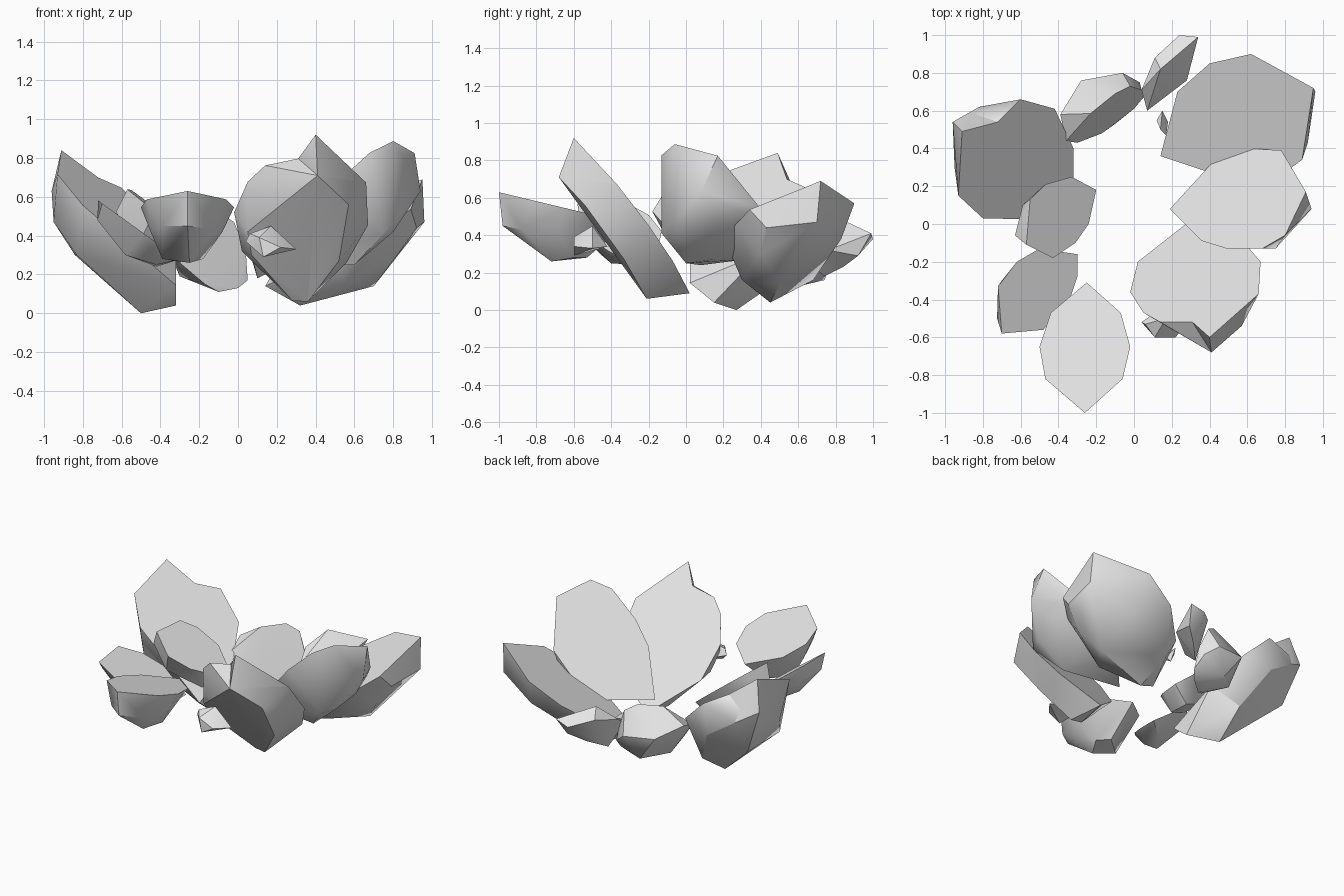
import bpy, bmesh, math

stone = bpy.data.materials.new("pale_grey_stone")
stone.diffuse_color = (0.8, 0.8, 0.8, 1)


def rock(name, *pieces):
    """One stone made from one or two overlapping convex chunks."""
    whole = bpy.data.meshes.new(name)
    out = bmesh.new()
    for pts in pieces:
        bm = bmesh.new()
        vs = [bm.verts.new(p) for p in pts]
        r = bmesh.ops.convex_hull(bm, input=vs)
        junk = [g for g in set(r["geom_interior"] + r["geom_unused"])
                if isinstance(g, bmesh.types.BMVert)]
        bmesh.ops.delete(bm, geom=junk, context='VERTS')
        bmesh.ops.dissolve_limit(bm, angle_limit=math.radians(4),
                                 verts=bm.verts[:], edges=bm.edges[:])
        bmesh.ops.recalc_face_normals(bm, faces=bm.faces[:])
        tmp = bpy.data.meshes.new("tmp")
        bm.to_mesh(tmp)
        bm.free()
        out.from_mesh(tmp)
        bpy.data.meshes.remove(tmp)
    out.to_mesh(whole)
    out.free()
    ob = bpy.data.objects.new(name, whole)
    whole.materials.append(stone)
    bpy.context.collection.objects.link(ob)
    bpy.ops.object.select_all(action='DESELECT')
    ob.select_set(True)
    bpy.context.view_layer.objects.active = ob
    bpy.ops.object.shade_smooth_by_angle(angle=math.radians(35))


def flat(a, b, c, outline):
    """Lift a plan outline onto the sloping inner face z = a + bx + cy."""
    return [(x, y, a + b * x + c * y) for x, y in outline]


# front stone
rock("front_stone", flat(0.39, 0, -0.24, [
    (-.26, -1), (-.47, -.82), (-.5, -.65), (-.44, -.47), (-.25, -.31),
    (-.07, -.47), (-.02, -.65), (-.06, -.82)]) + [
    (-.26, -.98, .45), (-.39, -.88, .45), (-.13, -.88, .43), (-.45, -.7, .42),
    (-.08, -.68, .42), (-.25, -.72, .26), (-.39, -.65, .28), (-.18, -.6, .28),
    (-.25, -.53, .28)])

# tall front right stone with a notched top
face = flat(.054, .207, -1.305, [
    (.31, -.52), (.14, -.52), (.05, -.47), (-.02, -.36), (.02, -.2), (.3, .02),
    (.56, -.07), (.67, -.2), (.66, -.37)])
back = [(.2, -.54, .52), (.05, -.46, .42), (.07, -.38, .3), (.28, -.2, .065),
        (.36, -.21, .06), (.57, -.54, .56), (.3, -.35, .27), (.52, -.33, .27),
        (.41, -.68, .71)]
rock("tall_front_right_stone", face + back, face[5:] + face[:1] + back[3:] + [(.4, -.6, .92)])

# right stone
rock("right_stone", flat(.125, .9, -.7, [
    (.19, .08), (.36, -.09), (.49, -.13), (.68, -.13), (.8, -.06), (.91, .17),
    (.78, .39), (.61, .4), (.41, .32)]) + [
    (.94, .08, .63), (.75, -.13, .41), (.6, 0, .25), (.6, .15, .27),
    (.82, .17, .46), (.8, -.02, .42), (.76, .38, .49)])

# large back right stone
rock("large_back_right_stone", flat(-.049, .537, .318, [
    (.14, .36), (.23, .7), (.4, .85), (.62, .9), (.95, .72), (.89, .34),
    (.78, .26), (.5, .24)]) + [
    (.96, .7, .47), (.32, .45, .04), (.7, .5, .14), (.65, .83, .38),
    (.92, .43, .44), (.3, .68, .16), (.82, .62, .3), (.82, .4, .3),
    (.55, .3, .16)])

# large left stone, notched along the top
face = flat(-.135, -.849, .413, [
    (-.91, .49), (-.72, .54), (-.6, .66), (-.42, .61), (-.32, .4), (-.32, .02),
    (-.6, .02), (-.8, .03), (-.93, .15)])
back = [(-.96, .54, .63), (-.95, .3, .47), (-.83, .12, .3), (-.5, .27, 0),
        (-.32, .15, .04), (-.84, .5, .3), (-.48, .5, .16), (-.82, .62, .55),
        (-.62, .65, .42)]
rock("large_left_stone", face[:2] + face[4:] + back, face[1:-1] + back)

# middle left stone
rock("middle_left_stone", flat(.2, -.78, .05, [
    (-.55, .13), (-.47, .21), (-.33, .25), (-.2, .18), (-.24, 0), (-.31, -.1),
    (-.43, -.18), (-.57, -.11)]) + [
    (-.63, -.06, .52), (-.59, .1, .5), (-.5, -.1, .38), (-.3, .02, .26),
    (-.32, .15, .27), (-.5, .1, .36)])

# front left stone
rock("front_left_stone", flat(.062, -.72, 0, [
    (-.72, -.33), (-.62, -.2), (-.5, -.13), (-.3, -.16), (-.3, -.28),
    (-.34, -.4), (-.48, -.56), (-.7, -.58)]) + [
    (-.725, -.5, .48), (-.58, -.46, .3), (-.42, -.4, .25), (-.42, -.25, .24),
    (-.7, -.3, .45)])

# back left stone, steep face towards the middle
rock("back_left_stone", [
    (-.36, .44, .35), (-.3, .43, .26), (-.17, .48, .15), (-.1, .53, .11),
    (.0, .61, .13), (.05, .67, .17), (.04, .71, .32), (-.02, .73, .47),
    (-.1, .69, .52), (-.23, .585, .5), (-.39, .58, .4), (-.28, .76, .34),
    (-.06, .8, .32), (.03, .75, .25), (-.15, .74, .16), (-.3, .6, .19)])

# back stone
rock("back_stone", [
    (.04, .71, .38), (.14, .82, .49), (.11, .88, .42), (.24, 1, .38), (.34, .99, .41),
    (.28, .76, .32), (.07, .6, .3), (.1, .74, .18), (.2, .84, .23), (.3, .92, .29)])

# small chips
rock("front_chip", [
    (.04, -.52, .37), (.06, -.53, .41), (.17, -.5, .45), (.3, -.5, .33),
    (.13, -.6, .29), (.11, -.6, .39), (.22, -.6, .34), (.18, -.42, .34)])
rock("back_chip", [
    (.12, .55, .3), (.15, .6, .32), (.18, .54, .27), (.17, .47, .29),
    (.15, .55, .24), (.14, .5, .33)])
